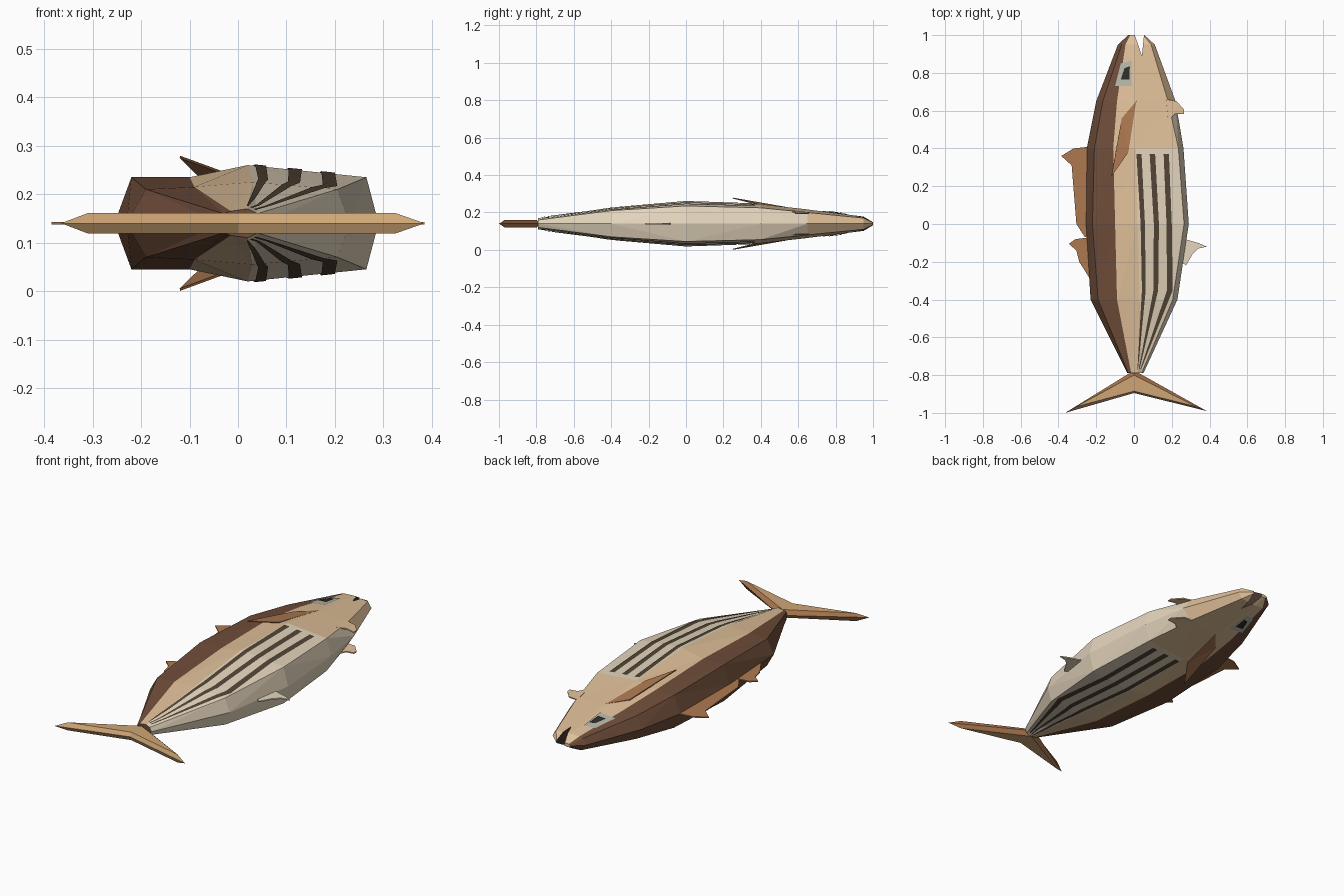
import bpy, bmesh
from mathutils import Vector
from mathutils.bvhtree import BVHTree

if "Cube" in bpy.data.objects:
    bpy.data.objects.remove(bpy.data.objects["Cube"])

MID = 0.14  # height of the symmetry plane


def mat(name, r, g, b):
    m = bpy.data.materials.new(name)
    m.diffuse_color = (r, g, b, 1)
    m.use_nodes = True
    m.node_tree.nodes["Principled BSDF"].inputs["Base Color"].default_value = m.diffuse_color
    return m


DARK = mat("dark_brown", 0.16, 0.075, 0.042)
TAN = mat("tan", 0.75, 0.53, 0.32)
CREAM = mat("cream", 0.78, 0.67, 0.51)
MOUTH = mat("mouth_dark", 0.06, 0.035, 0.025)
FIN = mat("fin_brown", 0.42, 0.19, 0.08)
TAIL = mat("tail_tan", 0.62, 0.38, 0.18)
STRIPE = mat("stripe_brown", 0.085, 0.06, 0.035)
GREY = mat("eye_grey", 0.46, 0.47, 0.39)
PUPIL = mat("pupil_dark", 0.03, 0.025, 0.02)


def make(name, verts, faces, mats, indices=None, mirror=False, thick=0):
    me = bpy.data.meshes.new(name)
    me.from_pydata(verts, [], faces)
    for m in mats:
        me.materials.append(m)
    if indices:
        me.polygons.foreach_set("material_index", indices)
    bm = bmesh.new()
    bm.from_mesh(me)
    bmesh.ops.recalc_face_normals(bm, faces=bm.faces)
    bm.to_mesh(me)
    bm.free()
    ob = bpy.data.objects.new(name, me)
    ob.location.z = MID
    bpy.context.collection.objects.link(ob)
    if thick:
        s = ob.modifiers.new("thickness", 'SOLIDIFY')
        s.thickness, s.offset = thick, 0
    if mirror:
        m = ob.modifiers.new("mirror", 'MIRROR')
        m.use_axis = (False, False, True)
    return ob


# Body: y, six x positions from back to belly, four half heights between
stations = [
    (-0.79, (-.035, -.03, -.015, .02, .04, .05), (.02, .025, .03, .02)),
    (-0.40, (-.23, -.19, -.09, .03, .205, .23), (.07, .075, .085, .07)),
    (0.00, (-.255, -.22, -.10, .02, .265, .29), (.095, .095, .12, .095)),
    (0.40, (-.25, -.21, -.11, .01, .235, .262), (.085, .09, .105, .085)),
    (0.65, (-.20, -.165, -.09, .01, .18, .22), (.06, .07, .076, .06)),
    (0.95, (-.085, -.065, -.045, .0, .09, .11), (.03, .035, .038, .03)),
    (1.00, (-.03, -.025, -.02, .01, .05, .055), (.006, .008, .008, .006)),
]
verts, faces, idx = [], [], []
for y, xs, zs in stations:
    z6 = (0,) + zs + (0,)
    verts += [(x, y, z) for x, z in zip(xs, z6)]
    verts += [(xs[i], y, -z6[i]) for i in (4, 3, 2, 1)]
for s in range(len(stations) - 1):
    for i in range(10):
        j = (i + 1) % 10
        faces.append((s * 10 + i, s * 10 + j, s * 10 + 10 + j, s * 10 + 10 + i))
        strip = i if i < 5 else 9 - i
        belly = 2 if s < 4 and (strip == 4 or s < 3) else 1
        idx.append(0 if strip < 2 else 1 if strip == 2 else belly)
faces += [tuple(range(10)), tuple(range(60, 70))]
idx += [0, 1]
body = make("body", verts, faces, [DARK, TAN, CREAM, MOUTH], idx)
bm = bmesh.new()
bm.from_mesh(body.data)
bmesh.ops.triangulate(bm, faces=bm.faces)
bm.to_mesh(body.data)
surface = BVHTree.FromBMesh(bm)
bm.free()

# Mouth notch cut into the snout
wedge = [(.042, .89), (.056, 1.03), (-.006, 1.03)]
cutter = make("mouth_cutter", [(x, y, z) for z in (-.1, .1) for x, y in wedge],
              [(0, 1, 2), (3, 4, 5), (0, 1, 4, 3), (1, 2, 5, 4), (2, 0, 3, 5)],
              [DARK, TAN, CREAM, MOUTH], [3] * 5)
cutter.hide_render = True
cut = body.modifiers.new("mouth", 'BOOLEAN')
cut.operation, cut.solver, cut.object = 'DIFFERENCE', 'EXACT', cutter
bpy.context.view_layer.objects.active = body
bpy.ops.object.modifier_apply(modifier="mouth")
bpy.data.objects.remove(cutter)


def on_body(x, y, lift):
    hit = surface.ray_cast(Vector((x, y, 1)), Vector((0, 0, -1)))[0]
    return (x, y, (hit.z if hit else 0.02) + lift)


def ribbon(name, rows, m, lift, steps=6):
    """Patch laid on the body; rows are (left x, left y, right x, right y)."""
    vs = []
    for a, b in zip(rows, rows[1:]):
        for k in range(steps + (b is rows[-1])):
            lx, ly, rx, ry = [p + (q - p) * k / steps for p, q in zip(a, b)]
            vs += [on_body(lx, ly, lift), on_body(rx, ry, lift)]
    fs = [(i, i + 1, i + 3, i + 2) for i in range(0, len(vs) - 2, 2)]
    return make(name, vs, fs, [m], mirror=True)


# Flank stripes converging on the tail
stripe_x = [((.013, .04), (.035, .058), (.042, .062), (.018, .021)),
            ((.083, .112), (.105, .132), (.103, .128), (.025, .029)),
            ((.157, .185), (.172, .20), (.175, .205), (.033, .037))]
for n, xs in enumerate(stripe_x):
    ribbon(f"stripe_{n + 1}", [(l, y, r, y) for (l, r), y in
                               zip(xs, (.37, 0, -.35, -.77))], STRIPE, 0.003)

# Eyes
ribbon("eyes", [(-.07, .85, -.012, .865), (-.10, .73, -.012, .73)], GREY, 0.004)
ribbon("pupils", [(-.05, .825, -.022, .835), (-.07, .765, -.025, .765)], PUPIL, 0.008)

# Tail fin: flat slab with bevelled leading edges
inner = [(0, -.80), (-.31, -.968), (0, -.885), (.325, -.965)]
outer = [(0, -.775), (-.365, -1.0), (0, -.895), (.385, -.99)]
tv = [(x, y, z) for pts, z in ((inner, .021), (outer, 0), (inner, -.021)) for x, y in pts]
tf, ti = [], []
for o in (0, 8):
    tf += [(o, o + 1, o + 2), (o, o + 2, o + 3)]
    ti += [0, 0]
for o in (0, 4):
    for i in range(4):
        j = (i + 1) % 4
        tf.append((o + i, o + j, o + 4 + j, o + 4 + i))
        ti.append(1 if i in (0, 3) else 0)
make("tail_fin", tv, tf, [TAIL, FIN], ti)


def flat_fin(name, pts, m):
    make(name, [(x, y, 0) for x, y in pts], [tuple(range(len(pts)))], [m], thick=0.006)


# Fins on the symmetry plane
flat_fin("front_back_fin", [(-.23, .41), (-.32, .40), (-.385, .36), (-.33, .31),
                            (-.305, 0), (-.26, -.07), (-.23, -.07)], FIN)
flat_fin("rear_back_fin", [(-.23, -.07), (-.31, -.08), (-.345, -.105), (-.305, -.14),
                           (-.29, -.2), (-.24, -.28), (-.21, -.25)], FIN)
flat_fin("belly_fin", [(.27, -.08), (.34, -.1), (.385, -.12), (.34, -.13),
                       (.31, -.16), (.275, -.22), (.25, -.2)], CREAM)

# Paired fins
make("side_fins", [(.012, .65, .074), (-.065, .56, .083), (-.12, .25, .137), (-.03, .38, .104)],
     [(0, 1, 3), (1, 2, 3)], [FIN], mirror=True, thick=0.005)
make("lower_fins", [(.17, .66, .058), (.225, .65, .055), (.265, .605, .055),
                    (.265, .582, .055), (.22, .585, .06), (.18, .55, .07)],
     [(0, 1, 4, 5), (1, 2, 3, 4)], [TAN], mirror=True, thick=0.006)
